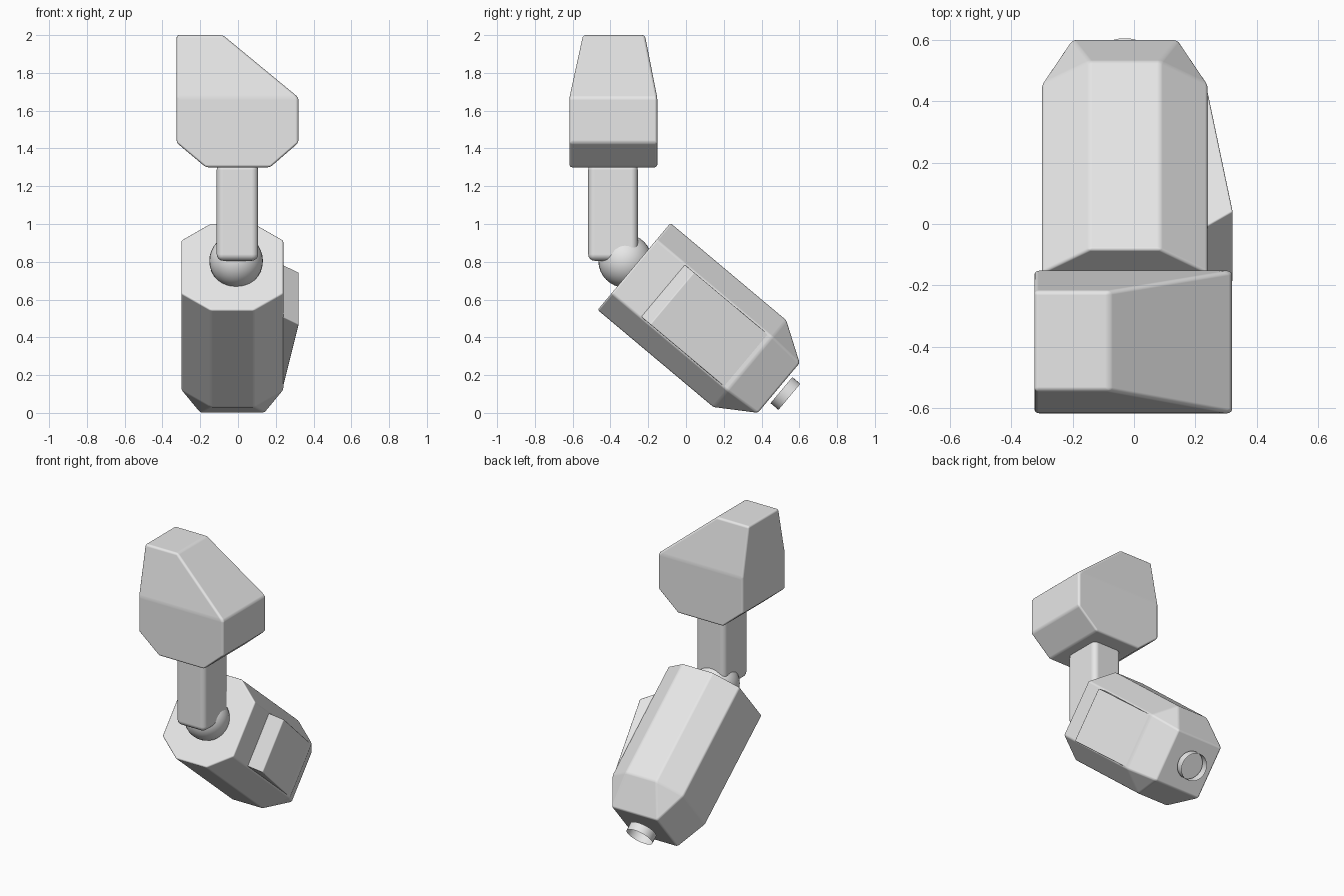
import bpy
import bmesh
from math import radians
from mathutils import Matrix

cube = bpy.data.objects.get("Cube")
if cube:
    bpy.data.objects.remove(cube, do_unlink=True)

grey = bpy.data.materials.new("plain_grey")
grey.use_nodes = True
grey.diffuse_color = (0.8, 0.8, 0.8, 1)
grey.node_tree.nodes["Principled BSDF"].inputs["Base Color"].default_value = (0.8, 0.8, 0.8, 1)


def finish(name, bm, matrix=None, bevel=0.0, segments=3):
    """Turn a bmesh into a smooth-shaded object with softened edges."""
    bmesh.ops.remove_doubles(bm, verts=bm.verts, dist=0.0005)
    bmesh.ops.recalc_face_normals(bm, faces=bm.faces)
    mesh = bpy.data.meshes.new(name)
    bm.to_mesh(mesh)
    bm.free()
    mesh.shade_smooth()
    mesh.materials.append(grey)
    obj = bpy.data.objects.new(name, mesh)
    bpy.context.collection.objects.link(obj)
    if matrix:
        obj.matrix_world = matrix
    if bevel:
        mod = obj.modifiers.new("soft_edges", "BEVEL")
        mod.width = bevel
        mod.segments = segments
        mod.limit_method = "ANGLE"
        mod.angle_limit = radians(8)
        mod.harden_normals = True
    return obj


def loft(rings):
    """Skin a stack of equal-length rings and cap both ends."""
    bm = bmesh.new()
    rows = [[bm.verts.new(p) for p in ring] for ring in rings]
    n = len(rows[0])
    for a, b in zip(rows, rows[1:]):
        for i in range(n):
            j = (i + 1) % n
            bm.faces.new((a[i], a[j], b[j], b[i]))
    bm.faces.new(rows[0][::-1])
    bm.faces.new(rows[-1])
    return bm


def rect(x0, x1, y0, y1, z):
    return [(x0, y0, z), (x1, y0, z), (x1, y1, z), (x0, y1, z)]


def octagon(wide, deep, flat_x, flat_y, z):
    quarter = [(wide, flat_y), (flat_x, deep)]
    pts = quarter + [(-x, y) for x, y in quarter[::-1]]
    pts += [(-x, -y) for x, y in pts]
    return [(x, y, z) for x, y in pts]


# Shoulder: chamfered underside, sloped outer top, front and back leaning in
finish("shoulder", loft([
    rect(-0.17, 0.17, -0.617, -0.152, 1.3),
    rect(-0.325, 0.32, -0.617, -0.152, 1.43),
    rect(-0.325, 0.32, -0.617, -0.152, 1.67),
    rect(-0.325, -0.08, -0.545, -0.218, 2.0),
]), bevel=0.014)

# Upper arm: rounded box
finish("upper_arm", loft([rect(-0.113, 0.107, -0.518, -0.255, z) for z in (0.805, 1.32)]),
       bevel=0.035, segments=4)

# Elbow ball
bm = bmesh.new()
bmesh.ops.create_uvsphere(bm, u_segments=32, v_segments=16, radius=0.142)
finish("elbow_ball", bm, Matrix.Translation((-0.01, -0.322, 0.805)))

# Forearm frame: local z runs from the elbow down and back to the wrist
frame = Matrix.Translation((-0.03, -0.275, 0.775)) @ Matrix.Rotation(radians(-130), 4, "X")

# Forearm: eight-sided body tapering to a square wrist face
finish("forearm", loft([
    octagon(0.27, 0.3, 0.115, 0.185, 0),
    octagon(0.27, 0.3, 0.115, 0.185, 0.8),
    octagon(0.172, 0.172, 0.172, 0.172, 1.0),
]), frame, bevel=0.01)

# Wedge-shaped panel on the outer side of the forearm
section = [(0.264, 0.196), (0.352, 0.262), (0.264, 0.81)]
finish("forearm_panel", loft([[(x, y, z) for x, z in section] for y in (-0.18, 0.18)]),
       frame, bevel=0.006)

# Wrist ring: short open tube
bm = bmesh.new()
bmesh.ops.create_cone(bm, cap_ends=False, segments=32, radius1=0.09, radius2=0.09, depth=0.055)
finish("wrist_ring", bm, frame @ Matrix.Translation((0, 0, 1.046)))
